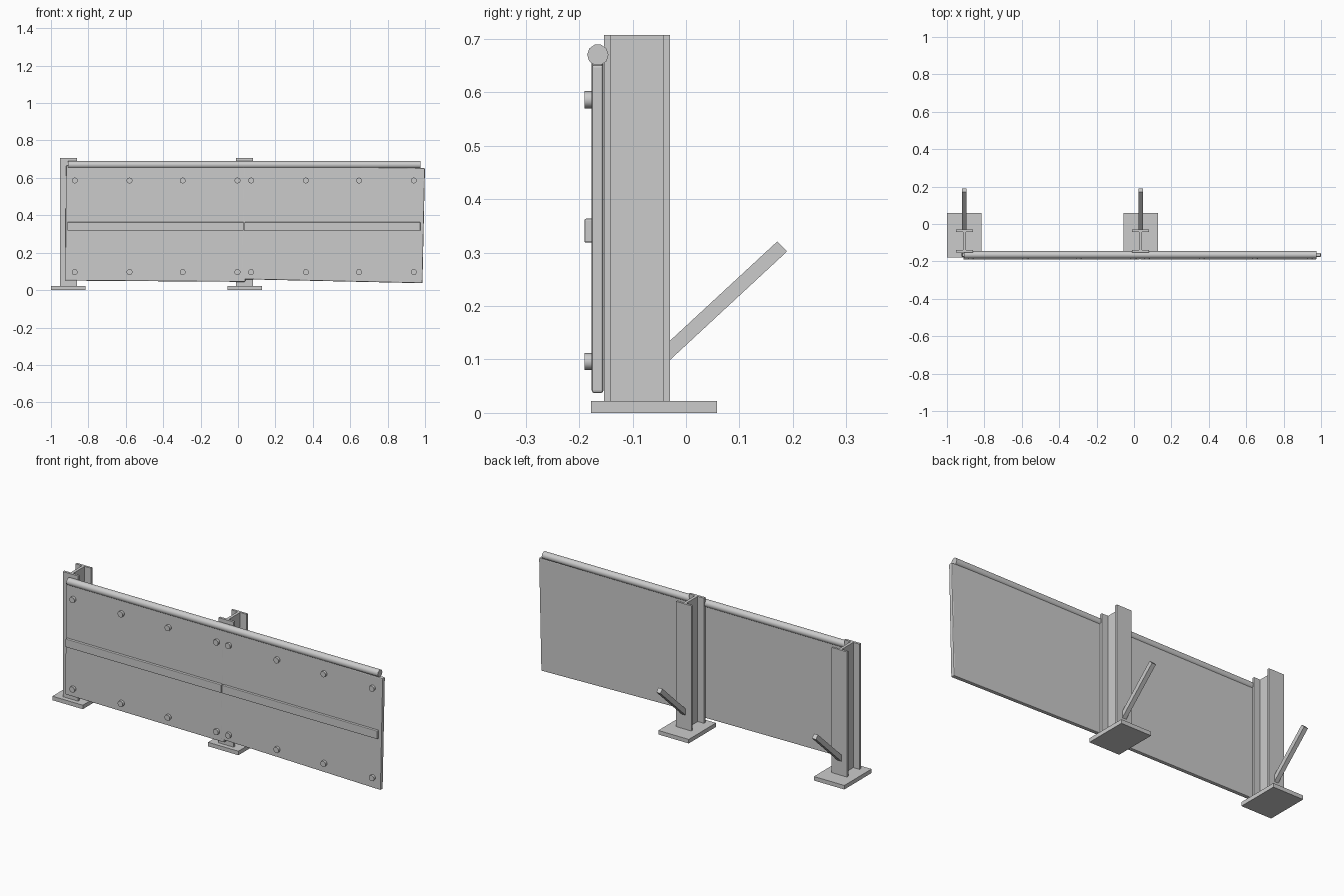
import bpy, bmesh, math
from mathutils import Matrix, Vector

cube = bpy.data.objects.get("Cube")
if cube:
    bpy.data.objects.remove(cube, do_unlink=True)

grey = bpy.data.materials.new("plain_grey")
grey.use_nodes = True
GREY = (0.6, 0.6, 0.6, 1)
grey.diffuse_color = GREY
grey.node_tree.nodes["Principled BSDF"].inputs["Base Color"].default_value = GREY


def finish(name, bm, bevel=0, smooth=False):
    bmesh.ops.recalc_face_normals(bm, faces=bm.faces)
    mesh = bpy.data.meshes.new(name)
    bm.to_mesh(mesh)
    bm.free()
    mesh.materials.append(grey)
    ob = bpy.data.objects.new(name, mesh)
    bpy.context.collection.objects.link(ob)
    if bevel:
        mod = ob.modifiers.new("soft_edges", 'BEVEL')
        mod.width = bevel
        mod.segments = 2
    if smooth:
        bpy.ops.object.select_all(action='DESELECT')
        ob.select_set(True)
        bpy.context.view_layer.objects.active = ob
        bpy.ops.object.shade_smooth_by_angle(angle=math.radians(50))
    return ob


def box(name, center, size, bevel=0, tilt=0):
    bm = bmesh.new()
    bmesh.ops.create_cube(bm, size=1)
    bm.transform(Matrix.Translation(center) @ Matrix.Rotation(math.radians(tilt), 4, 'Y')
                 @ Matrix.Diagonal((*size, 1)))
    return finish(name, bm, bevel)


def prism(name, points, direction):
    bm = bmesh.new()
    face = bm.faces.new([bm.verts.new(p) for p in points])
    ext = bmesh.ops.extrude_face_region(bm, geom=[face])
    moved = [v for v in ext["geom"] if isinstance(v, bmesh.types.BMVert)]
    bmesh.ops.translate(bm, verts=moved, vec=Vector(direction))
    return finish(name, bm)


def rod(name, center, radius, length, axis, sides):
    bm = bmesh.new()
    bmesh.ops.create_cone(bm, cap_ends=True, segments=sides, radius1=radius,
                          radius2=radius, depth=length)
    bm.transform(Matrix.Translation(center) @ Matrix.Rotation(math.pi / 2, 4, axis))
    return finish(name, bm, smooth=True)


# Posts: foot plate, I-beam and slanted brace
for side, x in (("right", -0.907), ("middle", 0.035)):
    box(f"{side}_foot_plate", (x, -0.06, 0.011), (0.184, 0.236, 0.022))
    half = [(0.046, -0.153), (0.046, -0.14), (0.008, -0.14),
            (0.008, -0.042), (0.046, -0.042), (0.046, -0.03)]
    outline = half + [(-u, y) for u, y in reversed(half)]
    prism(f"{side}_post", [(x + u, y, 0.022) for u, y in outline], (0, 0, 0.685))
    brace = [(-0.03, 0.099), (0.189, 0.302), (0.171, 0.321), (-0.03, 0.135)]
    prism(f"{side}_brace", [(x - 0.012, y, z) for y, z in brace], (0.024, 0, 0))

# Slightly crooked panels
box("right_panel", (-0.44, -0.165, 0.355), (0.963, 0.022, 0.615), 0.005, 0.4)
box("left_panel", (0.508, -0.1655, 0.355), (0.97, 0.022, 0.615), 0.005, 1.25)

# Centre strips and top rail
box("right_strip", (-0.441, -0.18, 0.341), (0.942, 0.02, 0.045), 0.003)
box("left_strip", (0.505, -0.18, 0.341), (0.94, 0.02, 0.045), 0.003)
rod("top_rail", (0.033, -0.165, 0.67), 0.02, 1.885, 'Y', 10)

# Two rows of bolts on each panel
for middle in (-0.438, 0.505):
    for offset in (-0.435, -0.142, 0.142, 0.435):
        for z in (0.096, 0.586):
            rod("bolt", (middle + offset, -0.18, z), 0.016, 0.02, 'X', 10)
